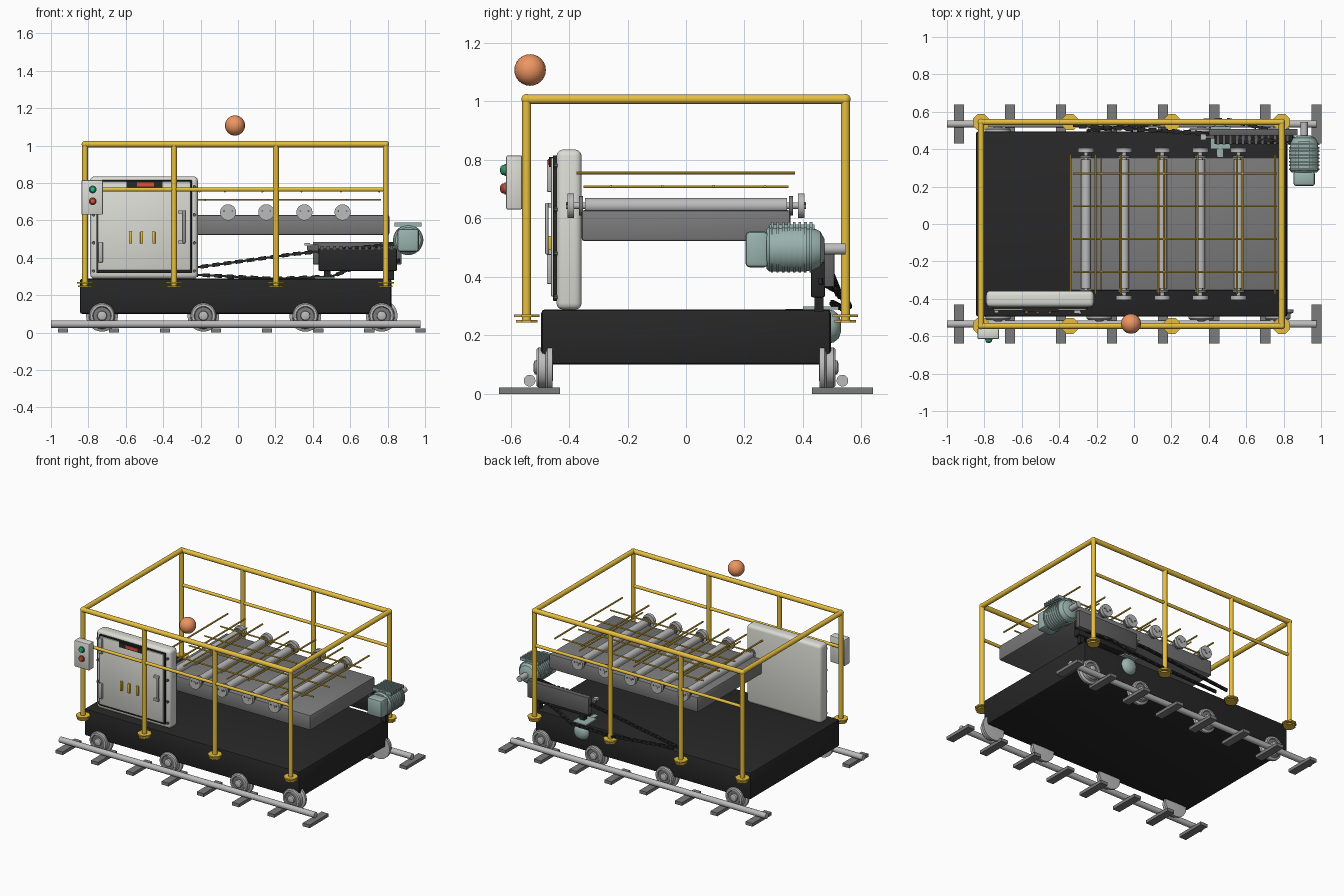
import bpy, bmesh, math
from mathutils import Vector

if "Cube" in bpy.data.objects:
    bpy.data.objects.remove(bpy.data.objects["Cube"])


def mat(name, r, g, b):
    m = bpy.data.materials.new(name)
    m.diffuse_color = (r, g, b, 1)
    m.use_nodes = True
    m.node_tree.nodes["Principled BSDF"].inputs["Base Color"].default_value = m.diffuse_color
    return m


YELLOW = mat("yellow_paint", .8, .52, .05)
BLACK = mat("black_steel", .02, .02, .02)
CREAM = mat("light_enamel", .72, .72, .67)
TEAL = mat("motor_teal", .32, .45, .42)
DARK = mat("dark_grey", .12, .12, .12)
MID = mat("mid_grey", .2, .2, .2)
STEEL = mat("steel", .5, .5, .5)
ORANGE = mat("orange", .85, .3, .12)
GREEN = mat("green", .02, .55, .25)
RED = mat("red", .75, .08, .04)


def finish(name, bm, m, smooth=True):
    bmesh.ops.recalc_face_normals(bm, faces=bm.faces[:])
    me = bpy.data.meshes.new(name)
    bm.to_mesh(me)
    bm.free()
    ob = bpy.data.objects.new(name, me)
    bpy.context.collection.objects.link(ob)
    me.materials.append(m)
    if smooth:
        bpy.context.view_layer.objects.active = ob
        bpy.ops.object.select_all(action='DESELECT')
        ob.select_set(True)
        bpy.ops.object.shade_smooth_by_angle(angle=math.radians(35))
    return ob


def box(name, x, y, z, m, bevel=0, seg=2):
    bm = bmesh.new()
    bmesh.ops.create_cube(bm, size=1)
    for v in bm.verts:
        v.co = [(a + b) / 2 + c * (b - a) for (a, b), c in zip((x, y, z), v.co)]
    if bevel:
        bmesh.ops.bevel(bm, geom=bm.edges[:], offset=bevel, segments=seg, profile=.5, affect='EDGES')
    return finish(name, bm, m, bevel > 0)


def lathe(name, origin, axis, profile, m, n=24):
    """Revolve (radius, distance along axis) points about an axis."""
    q = Vector((0, 0, 1)).rotation_difference(Vector(axis).normalized())
    bm = bmesh.new()
    rings = []
    for r, h in profile:
        rings.append([bm.verts.new(Vector(origin) + q @ Vector((
            r * math.cos(2 * math.pi * (i + .5) / n), r * math.sin(2 * math.pi * (i + .5) / n), h)))
            for i in range(n)])
    for a, b in zip(rings, rings[1:]):
        for i in range(n):
            j = (i + 1) % n
            bm.faces.new((a[i], a[j], b[j], b[i]))
    bm.faces.new(rings[0])
    bm.faces.new(rings[-1])
    return finish(name, bm, m)


def rod(name, p, q, r, m, n=12):
    d = Vector(q) - Vector(p)
    return lathe(name, p, d, [(r, 0), (r, d.length)], m, n)


def ball(name, c, r, m, u=16, v=12):
    bm = bmesh.new()
    bmesh.ops.create_uvsphere(bm, u_segments=u, v_segments=v, radius=r)
    bmesh.ops.translate(bm, verts=bm.verts[:], vec=c)
    return finish(name, bm, m)


def chain(name, pts):
    """Flat links, alternately turned, following a polyline."""
    bm = bmesh.new()
    k = 0
    for p, q in zip(pts, pts[1:]):
        p, q = Vector(p), Vector(q)
        d = q - p
        rot = Vector((1, 0, 0)).rotation_difference(d.normalized())
        n = max(1, round(d.length / .032))
        for i in range(n):
            c = p + d * (i + .5) / n
            w, h = ((.012, .02), (.024, .011))[k % 2]
            k += 1
            vs = bmesh.ops.create_cube(bm, size=1)['verts']
            for v in vs:
                v.co = c + rot @ Vector((v.co.x * .04, v.co.y * w, v.co.z * h))
    return finish(name, bm, BLACK, False)


# chassis
box("chassis", (-.845, .82), (-.495, .495), (.10, .288), BLACK, .012)

# track, wheels, guard posts and side rails, on both sides
WHEEL = [(.03, 0), (.085, .002), (.085, .018), (.07, .026), (.068, .05), (.062, .057), (.05, .057),
         (.046, .045), (.027, .045), (.024, .062), (.015, .066)]
POSTS = (-.818, -.342, .203, .79)
for s in (-1, 1):
    rod("track_rail", (-1, s * .535, .045), (.975, s * .535, .045), .02, STEEL, 16)
    for i in range(8):
        x = -.936 + i * .273
        box("sleeper", (x - .027, x + .027), sorted((s * .43, s * .64)), (0, .022), MID)
    for x in (-.727, -.185, .36, .768):
        lathe("wheel", (x, s * .455, .09), (0, s, 0), WHEEL, STEEL, 32)
        rod("wheel_face_ring", (x, s * .50, .09), (x, s * .505, .09), .046, MID, 32)
    for x in POSTS:
        y = s * .545
        rod("guard_post", (x, y, .245), (x, y, 1.007), .0155, YELLOW, 16)
        lathe("post_foot_upper", (x, y, .262), (0, 0, 1), [(.047, 0), (.047, .009)], YELLOW, 8)
        lathe("post_foot_lower", (x, y, .244), (0, 0, 1), [(.04, 0), (.04, .009)], YELLOW, 8)
    rod("guard_top_rail", (POSTS[0], s * .545, 1.007), (POSTS[3], s * .545, 1.007), .0165, YELLOW, 16)
    rod("guard_middle_rail", (POSTS[0], s * .545, .765), (POSTS[3], s * .545, .765), .011, YELLOW)
    for x in (POSTS[0], POSTS[3]):
        ball("guard_corner", (x, s * .545, 1.007), .018, YELLOW)
for x in (POSTS[0], POSTS[3]):
    rod("guard_end_rail", (x, -.545, 1.007), (x, .545, 1.007), .0165, YELLOW, 16)

# roller table
box("roller_table", (-.34, .81), (-.357, .357), (.522, .628), MID, .01)
for i in range(5):
    x = -.257 + i * .204
    rod("roller", (x, -.345, .643), (x, .345, .643), .026, STEEL, 20)
    rod("roller_axle", (x, -.41, .643), (x, .41, .643), .012, STEEL)
    for s in (-1, 1):
        rod("roller_end_disc", (x, s * .383, .643), (x, s * .405, .643), .043, STEEL, 24)
        rod("roller_collar", (x, s * .352, .643), (x, s * .366, .643), .033, MID, 20)
        for dx in (-.022, .022):
            rod("disc_bolt", (x + dx, s * .403, .65), (x + dx, s * .409, .65), .005, DARK, 6)

# bar lattice over the rollers
for i, x in enumerate((-.34, -.205, -.07, .13, .34, .55, .755)):
    rod("cross_bar", (x, -.375, .755), (x, .372, .755), .006, YELLOW, 8)
    if i % 2:
        rod("lower_cross_bar", (x + .03, -.35, .708), (x + .03, .35, .708), .005, YELLOW, 8)
for y in (-.257, -.08, .095, .27):
    rod("long_bar", (-.325, y, .71), (.765, y, .71), .005, YELLOW, 8)

# electrical cabinet
box("cabinet", (-.79, -.215), (-.443, -.357), (.288, .835), CREAM, .022, 3)
box("door_gasket", (-.757, -.247), (-.455, -.44), (.318, .815), BLACK, .003)
box("cabinet_door", (-.75, -.256), (-.462, -.44), (.332, .808), CREAM, .006)
box("display_panel", (-.595, -.405), (-.468, -.455), (.775, .81), BLACK)
box("display_screen", (-.54, -.45), (-.471, -.46), (.782, .802), RED)
for z in (.375, .69):
    box("door_hinge", (-.748, -.722), (-.476, -.455), (z, z + .11), STEEL, .005)
for x in (-.575, -.515, -.45):
    box("vent_grip", (x - .008, x + .008), (-.476, -.46), (.475, .54), YELLOW, .003)
for z in (.485, .645):
    box("door_handle_mount", (-.32, -.285), (-.478, -.46), (z - .008, z + .008), STEEL)
box("door_handle", (-.296, -.281), (-.482, -.47), (.477, .653), STEEL, .004)
for x in (-.772, -.233):
    for z in (.33, .48, .63, .78):
        rod("cabinet_bolt", (x, -.452, z), (x, -.44, z), .009, DARK, 8)

# push button station
box("button_box", (-.837, -.722), (-.615, -.56), (.63, .815), CREAM, .006)
for z, m, n in ((.765, GREEN, "start_button"), (.702, RED, "stop_button")):
    rod(n + "_collar", (-.777, -.62, z), (-.777, -.61, z), .021, DARK, 20)
    lathe(n, (-.777, -.612, z), (0, -1, 0), [(.018, 0), (.018, .014), (.013, .021), (.004, .024)], m, 20)

# orange beacon ball
ball("beacon_ball", (-.016, -.533, 1.107), .054, ORANGE)

# main drive motor
lathe("drive_motor", (.91, .275, .495), (0, 1, 0),
      [(.068, 0), (.077, .01), (.078, .12), (.073, .16), (.06, .185), (.035, .198)], TEAL, 32)
for i in range(8):
    y = .29 + i * .019
    box("motor_fin", (.838, .982), (y, y + .009), (.566, .588), TEAL)
    lathe("motor_rib", (.91, y, .495), (0, 1, 0), [(.081, 0), (.081, .008)], TEAL, 32)
box("motor_fin_web", (.88, .94), (.285, .44), (.555, .578), TEAL)
box("motor_end_cover", (.852, .968), (.203, .282), (.432, .555), TEAL, .015)
rod("motor_shaft", (.91, .46, .495), (.91, .545, .495), .02, STEEL, 16)

# gear housing and backing plate
box("gear_housing", (.43, .85), (.427, .475), (.33, .45), BLACK, .006)
box("housing_plate", (.40, .875), (.472, .508), (.365, .485), DARK, .004)
for i in range(12):
    x = .44 + i * .034
    box("housing_rib", (x, x + .016), (.425, .475), (.445, .462), DARK)
box("housing_bracket", (.355, .385), (.45, .48), (.465, .48), STEEL)
box("bracket_arm", (.37, .43), (.458, .472), (.44, .472), DARK)
for x in (.46, .8):
    box("housing_support", (x, x + .035), (.44, .47), (.28, .34), BLACK)

# small side motor
lathe("side_motor", (.46, .34, .23), (0, 1, 0),
      [(.06, 0), (.062, .13), (.055, .165), (.04, .183), (.018, .19)], TEAL, 24)
box("side_motor_fins", (.41, .515), (.40, .522), (.288, .298), TEAL)

# drive chains
chain("upper_chain", [(-.32, .525, .335), (.3, .49, .42), (.86, .435, .475)])
chain("lower_chain", [(-.25, .5, .31), (.2, .545, .288), (.5, .555, .3), (.62, .53, .345), (.86, .46, .385)])
